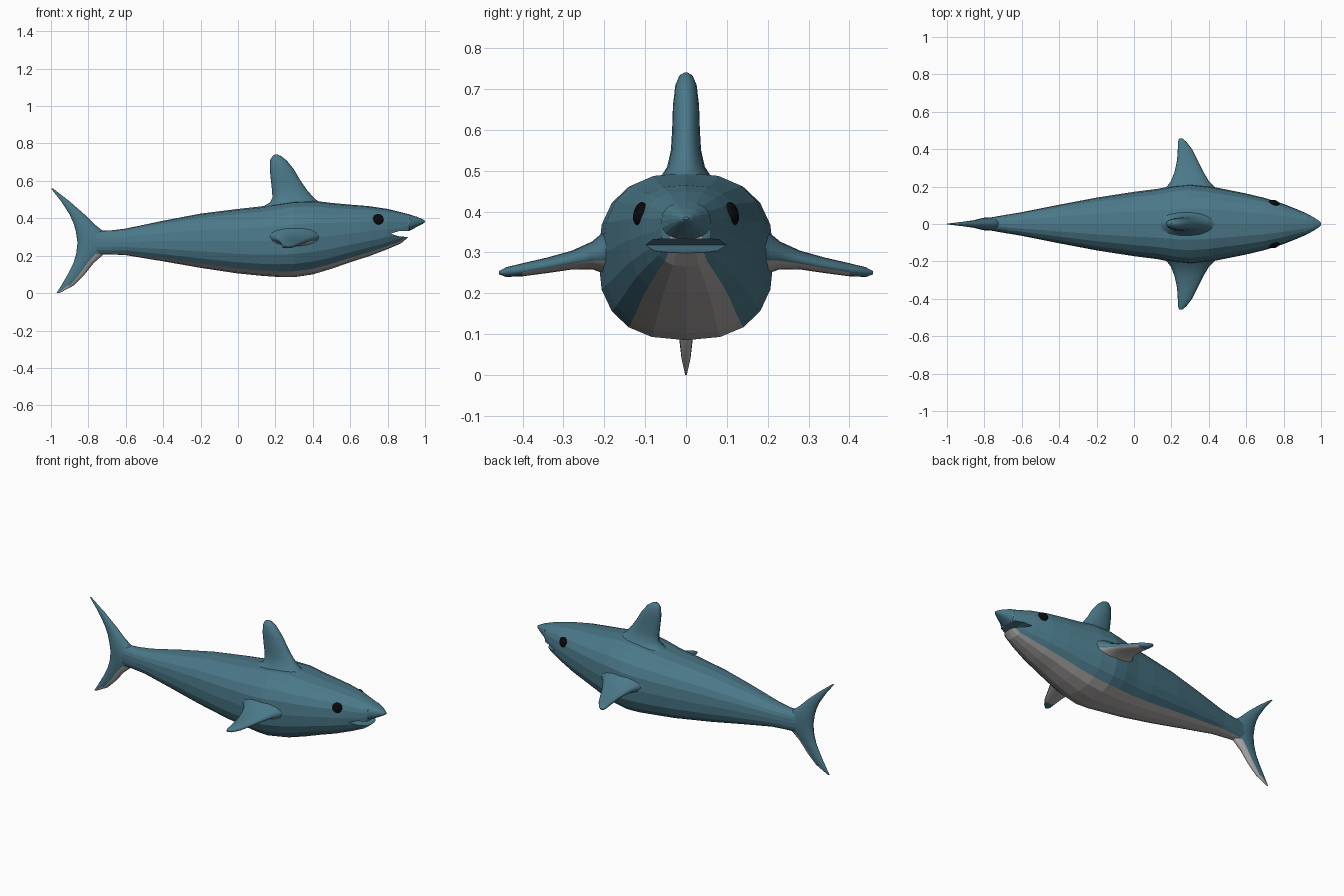
import bpy, bmesh, math


def material(name, rgb):
    m = bpy.data.materials.new(name)
    m.diffuse_color = (*rgb, 1)
    return m


BLUE = material("sea blue", (0.07, 0.19, 0.25))
PALE = material("pale belly", (0.45, 0.43, 0.42))
BLACK = material("eye black", (0.003, 0.003, 0.003))


def loft(name, rings, paint=None, smooth=False):
    """Skin a list of closed rings; paint(face, index in ring) says which faces are pale."""
    bm = bmesh.new()
    vr = [[bm.verts.new(p) for p in r] for r in rings]
    n = len(rings[0])
    bands = []
    for a, b in zip(vr, vr[1:]):
        for i in range(n):
            j = (i + 1) % n
            bands.append((bm.faces.new((a[i], a[j], b[j], b[i])), i))
    bm.faces.new(vr[0])
    bm.faces.new(vr[-1])
    bmesh.ops.recalc_face_normals(bm, faces=bm.faces)
    bm.normal_update()
    for f, i in bands:
        f.smooth = smooth
        if paint and paint(f, i):
            f.material_index = 1
    me = bpy.data.meshes.new(name)
    bm.to_mesh(me)
    bm.free()
    me.materials.append(BLUE)
    me.materials.append(PALE)
    ob = bpy.data.objects.new(name, me)
    bpy.context.collection.objects.link(ob)
    return ob


def fin(name, sections, place, paint=None):
    """Fin from (span, leading x, trailing x, half thickness) sections."""
    rings = []
    for s, lead, trail, t in sections:
        c, r = (lead + trail) / 2, (lead - trail) / 2
        ring = []
        for k in range(16):
            a = 2 * math.pi * k / 16
            ring.append(place(s, c + r * math.cos(a), t * math.sin(a)))
        rings.append(ring)
    return loft(name, rings, paint, True)


# Body: x, bottom z, top z, half width
BODY = [
    (-0.82, 0.23, 0.31, 0.018), (-0.76, 0.208, 0.333, 0.036),
    (-0.68, 0.207, 0.335, 0.050), (-0.60, 0.203, 0.345, 0.063),
    (-0.40, 0.170, 0.387, 0.103), (-0.20, 0.135, 0.425, 0.141),
    (0.00, 0.105, 0.450, 0.172), (0.12, 0.093, 0.463, 0.187),
    (0.22, 0.086, 0.480, 0.207), (0.30, 0.085, 0.492, 0.215),
    (0.40, 0.100, 0.495, 0.203), (0.50, 0.130, 0.482, 0.183),
    (0.60, 0.165, 0.473, 0.163), (0.70, 0.197, 0.465, 0.139),
    (0.80, 0.235, 0.450, 0.107), (0.87, 0.265, 0.433, 0.079),
    (0.91, 0.298, 0.423, 0.062), (0.916, 0.333, 0.421, 0.060),
    (0.96, 0.356, 0.407, 0.036), (0.99, 0.372, 0.393, 0.016),
    (1.00, 0.380, 0.387, 0.006)]
N = 20


def spow(v, p):
    return math.copysign(abs(v) ** p, v)


rings = []
for x, lo, hi, w in BODY:
    ring = []
    for k in range(N):
        a = 2 * math.pi * k / N
        ring.append((x, w * spow(math.sin(a), 0.8),
                     (lo + hi) / 2 - (hi - lo) / 2 * spow(math.cos(a), 0.8)))
    rings.append(ring)


def belly(f, i):
    return (i < 2 or i >= N - 2) and f.calc_center_median().x < 0.913


body = loft("body", rings, belly)

# Mouth: wedge cut out of the head
wedge = [(0.815, 0.318), (0.86, 0.304), (0.93, 0.297),
         (0.93, 0.3335), (0.905, 0.333), (0.86, 0.331)]
cutter = loft("mouth_cutter", [[(x, y, z) for x, z in wedge] for y in (-0.3, 0.3)])
cutter.hide_render = True
mod = body.modifiers.new("mouth", 'BOOLEAN')
mod.operation = 'DIFFERENCE'
mod.solver = 'EXACT'
mod.object = cutter
bpy.context.view_layer.objects.active = body
bpy.ops.object.modifier_apply(modifier=mod.name)
bpy.data.objects.remove(cutter)

# Dorsal fin
fin("dorsal_fin", [
    (0.455, 0.48, 0.12, 0.085), (0.485, 0.435, 0.172, 0.062),
    (0.51, 0.405, 0.184, 0.046), (0.55, 0.37, 0.182, 0.037),
    (0.60, 0.335, 0.176, 0.034), (0.66, 0.30, 0.170, 0.032),
    (0.71, 0.26, 0.172, 0.026), (0.733, 0.23, 0.184, 0.016),
    (0.74, 0.212, 0.195, 0.005)],
    lambda s, x, t: (x, t, s))

# Tail fin, pale along the lower leading edge
fin("tail_fin", [
    (0.0, -0.955, -0.970, 0.002), (0.04, -0.880, -0.945, 0.011),
    (0.10, -0.820, -0.910, 0.018), (0.16, -0.772, -0.880, 0.023),
    (0.21, -0.715, -0.865, 0.030), (0.27, -0.680, -0.858, 0.036),
    (0.33, -0.720, -0.867, 0.032), (0.37, -0.770, -0.878, 0.025),
    (0.42, -0.820, -0.900, 0.018), (0.49, -0.900, -0.945, 0.011),
    (0.56, -0.990, -1.000, 0.002)],
    lambda s, x, t: (x, t, s),
    lambda f, i: f.normal.z < -0.25 and f.calc_center_median().z < 0.22)

# Pectoral fins and eyes, one on each side
PECTORAL = [
    (0.16, 0.46, 0.14, 0.075), (0.20, 0.43, 0.175, 0.052),
    (0.23, 0.40, 0.198, 0.034), (0.28, 0.37, 0.217, 0.023),
    (0.34, 0.34, 0.230, 0.019), (0.40, 0.31, 0.234, 0.016),
    (0.44, 0.28, 0.235, 0.012), (0.458, 0.258, 0.242, 0.004)]
for side, word in ((1, "left"), (-1, "right")):
    fin("pectoral_fin_" + word, PECTORAL,
        lambda s, x, t: (x, side * s, 0.25 + 0.05 * ((0.46 - s) / 0.26) ** 1.3 + t),
        lambda f, i: f.normal.z < -0.6 and abs(f.calc_center_median().y) < 0.38)
    bpy.ops.mesh.primitive_uv_sphere_add(
        segments=16, ring_count=10, radius=1, location=(0.75, side * 0.113, 0.395),
        rotation=(side * 0.25, 0, -side * 0.3))
    eye = bpy.context.object
    eye.name = "eye_" + word
    eye.scale = (0.029, 0.014, 0.029)
    eye.data.materials.append(BLACK)
    bpy.ops.object.shade_smooth()
